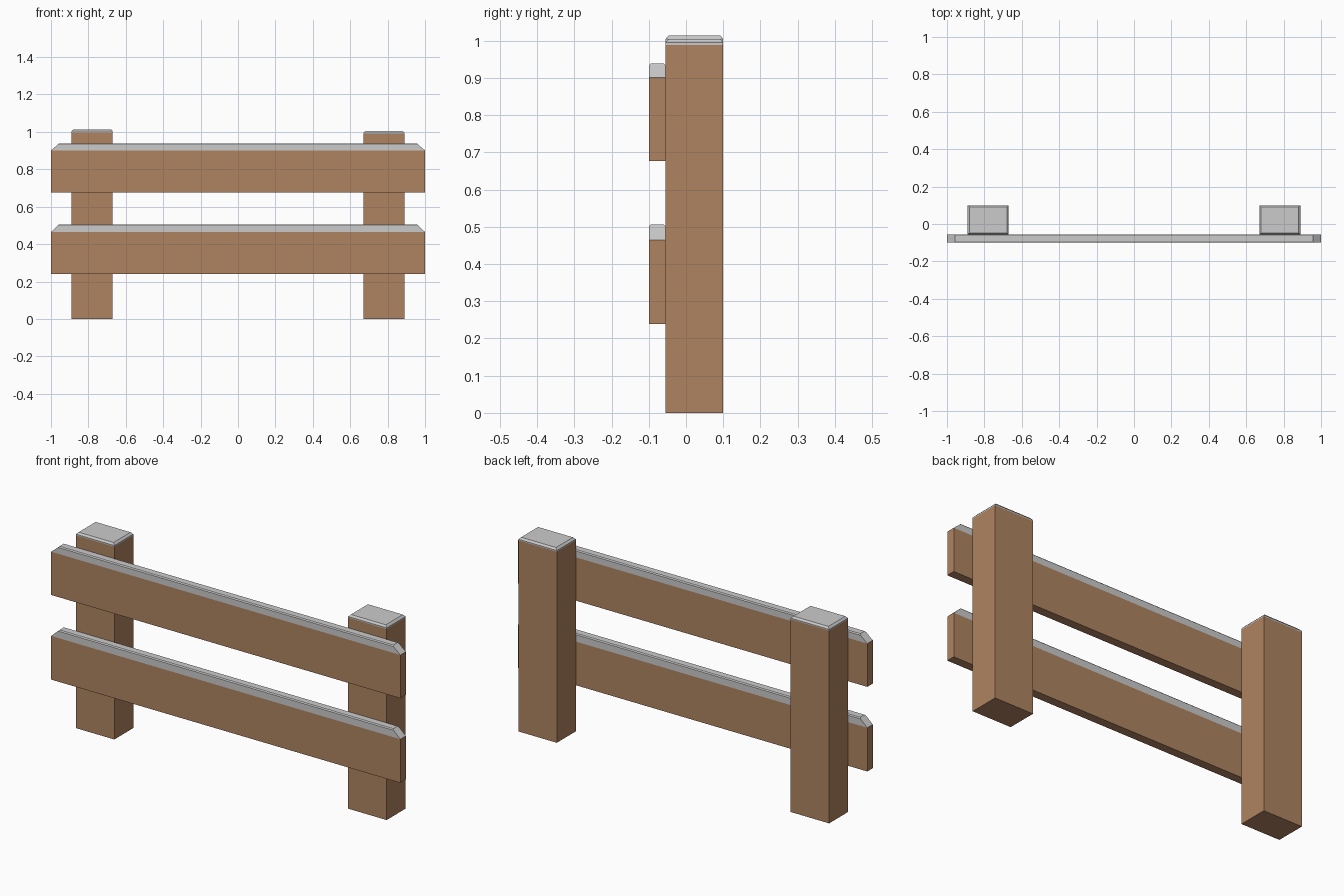
import bpy, bmesh

if "Cube" in bpy.data.objects:
    bpy.data.objects.remove(bpy.data.objects["Cube"])

wood = bpy.data.materials.new("wood")
wood.diffuse_color = (0.43, 0.23, 0.12, 1)
wood.use_nodes = True
wood.node_tree.nodes["Principled BSDF"].inputs["Base Color"].default_value = wood.diffuse_color


def loft(name, rings, bottom, top, mat=None):
    """Join rectangular rings (z, x0, x1, y0, y1), closing the chosen ends."""
    bm = bmesh.new()
    loops = [[bm.verts.new((x, y, z)) for x, y in
              ((x0, y0), (x1, y0), (x1, y1), (x0, y1))]
             for z, x0, x1, y0, y1 in rings]
    for a, b in zip(loops, loops[1:]):
        for i in range(4):
            j = (i + 1) % 4
            bm.faces.new((a[i], a[j], b[j], b[i]))
    if bottom:
        bm.faces.new(loops[0][::-1])
    if top:
        bm.faces.new(loops[-1])
    mesh = bpy.data.meshes.new(name)
    bm.to_mesh(mesh)
    bm.free()
    if mat:
        mesh.materials.append(mat)
    obj = bpy.data.objects.new(name, mesh)
    bpy.context.collection.objects.link(obj)


def part(name, x0, x1, y0, y1, z0, split, steps):
    """Wooden body up to split, then a grey cap; steps are (z, x inset, y inset)."""
    loft(name, [(z, x0, x1, y0, y1) for z in (z0, split)], True, False, wood)
    rings = [(split, x0, x1, y0, y1)]
    rings += [(z, x0 + ix, x1 - ix, y0 + iy, y1 - iy) for z, ix, iy in steps]
    loft(name + "_cap", rings, False, True)


# Upright posts with small chamfered caps, the left one slightly taller
for side, cx, h in (("left", -0.78, 1.014), ("right", 0.78, 1.005)):
    part(side + "_post", cx - 0.11, cx + 0.11, -0.055, 0.1, 0, h - 0.016,
         [(h - 0.01, 0, 0), (h, 0.01, 0.008)])

# Horizontal rails with clipped upper corners
for name, z0, split, top in (("upper_rail", 0.677, 0.901, 0.939),
                             ("lower_rail", 0.239, 0.465, 0.506)):
    part(name, -1, 1, -0.1, -0.055, z0, split,
         [(top - 0.005, 0.039, 0), (top, 0.044, 0.005)])
